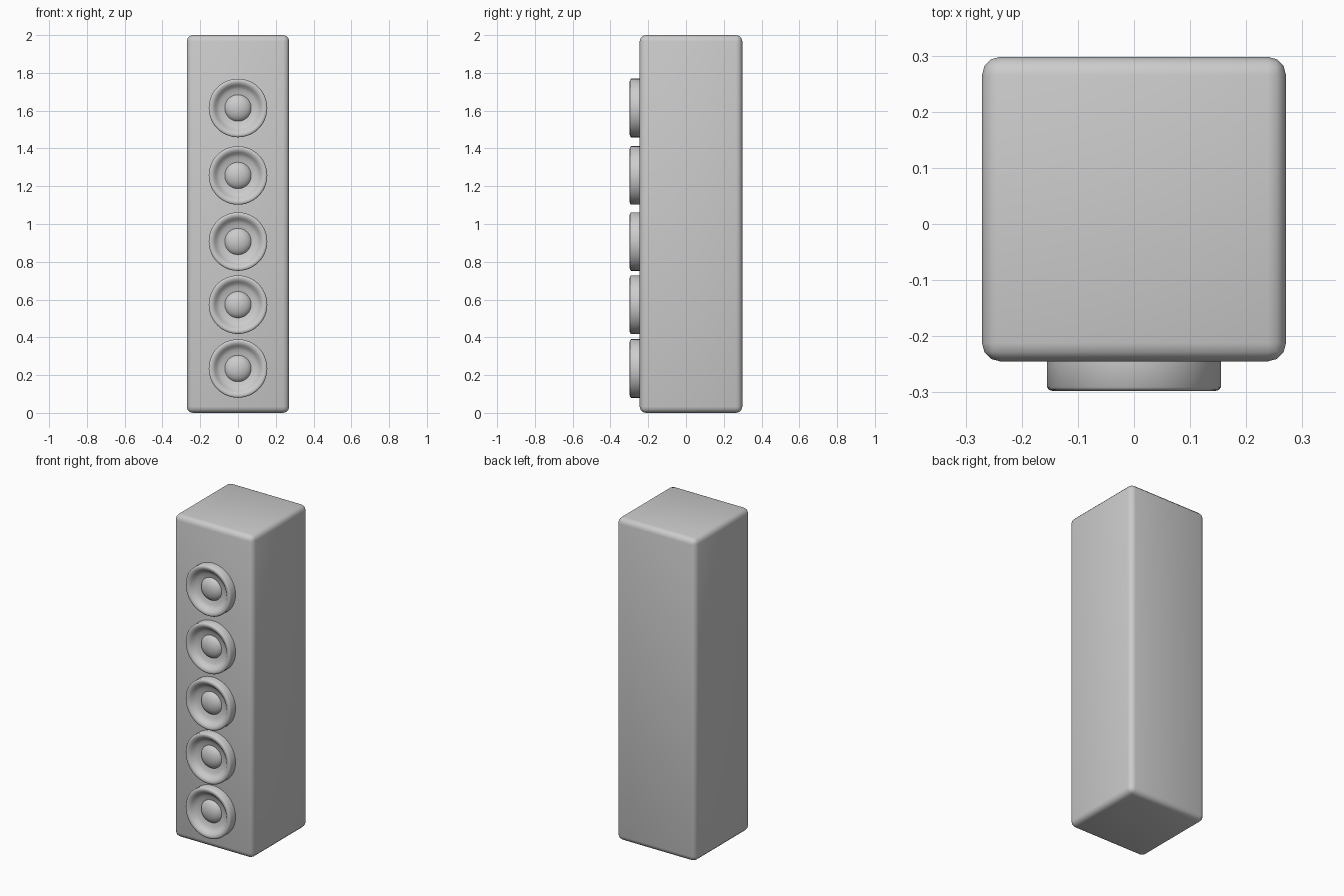
import bpy, bmesh, math
from mathutils import Matrix, Vector

if "Cube" in bpy.data.objects:
    bpy.data.objects.remove(bpy.data.objects["Cube"])


def finish(bm, name, angle):
    bmesh.ops.recalc_face_normals(bm, faces=bm.faces)
    me = bpy.data.meshes.new(name)
    bm.to_mesh(me)
    bm.free()
    ob = bpy.data.objects.new(name, me)
    bpy.context.collection.objects.link(ob)
    bpy.ops.object.select_all(action='DESELECT')
    bpy.context.view_layer.objects.active = ob
    ob.select_set(True)
    bpy.ops.object.shade_smooth_by_angle(angle=math.radians(angle))
    return ob


# cabinet: tall box with rounded edges
lo, hi = Vector((-0.271, -0.245, 0.0)), Vector((0.271, 0.298, 2.0))
bm = bmesh.new()
bmesh.ops.create_cube(bm, size=1, matrix=Matrix.Translation((lo + hi) / 2)
                      @ Matrix.Diagonal((*(hi - lo), 1)))
bmesh.ops.bevel(bm, geom=bm.edges[:], offset=0.033, segments=3,
                profile=0.5, affect='EDGES')
finish(bm, "cabinet", 50)

# driver: raised ring, sunken cone and domed cap, as (radius, y)
PROFILE = [(0.155, -0.24), (0.155, -0.291), (0.151, -0.296), (0.143, -0.298),
           (0.132, -0.295), (0.122, -0.287), (0.112, -0.275), (0.1, -0.268),
           (0.085, -0.264), (0.07, -0.26), (0.064, -0.269), (0.052, -0.278),
           (0.036, -0.285), (0.018, -0.289), (0.0, -0.29)]


def driver(name, z):
    bm = bmesh.new()
    vs = [bm.verts.new((r, y, z)) for r, y in PROFILE]
    es = [bm.edges.new(p) for p in zip(vs, vs[1:])]
    bmesh.ops.spin(bm, geom=vs + es, cent=(0, 0, z), axis=(0, 1, 0),
                   angle=2 * math.pi, steps=48)
    bmesh.ops.remove_doubles(bm, verts=bm.verts[:], dist=1e-4)
    ob = finish(bm, name, 40)
    return ob


# column of five drivers
for i, z in enumerate((0.235, 0.573, 0.907, 1.257, 1.614)):
    driver(f"speaker_driver_{i + 1}", z)
